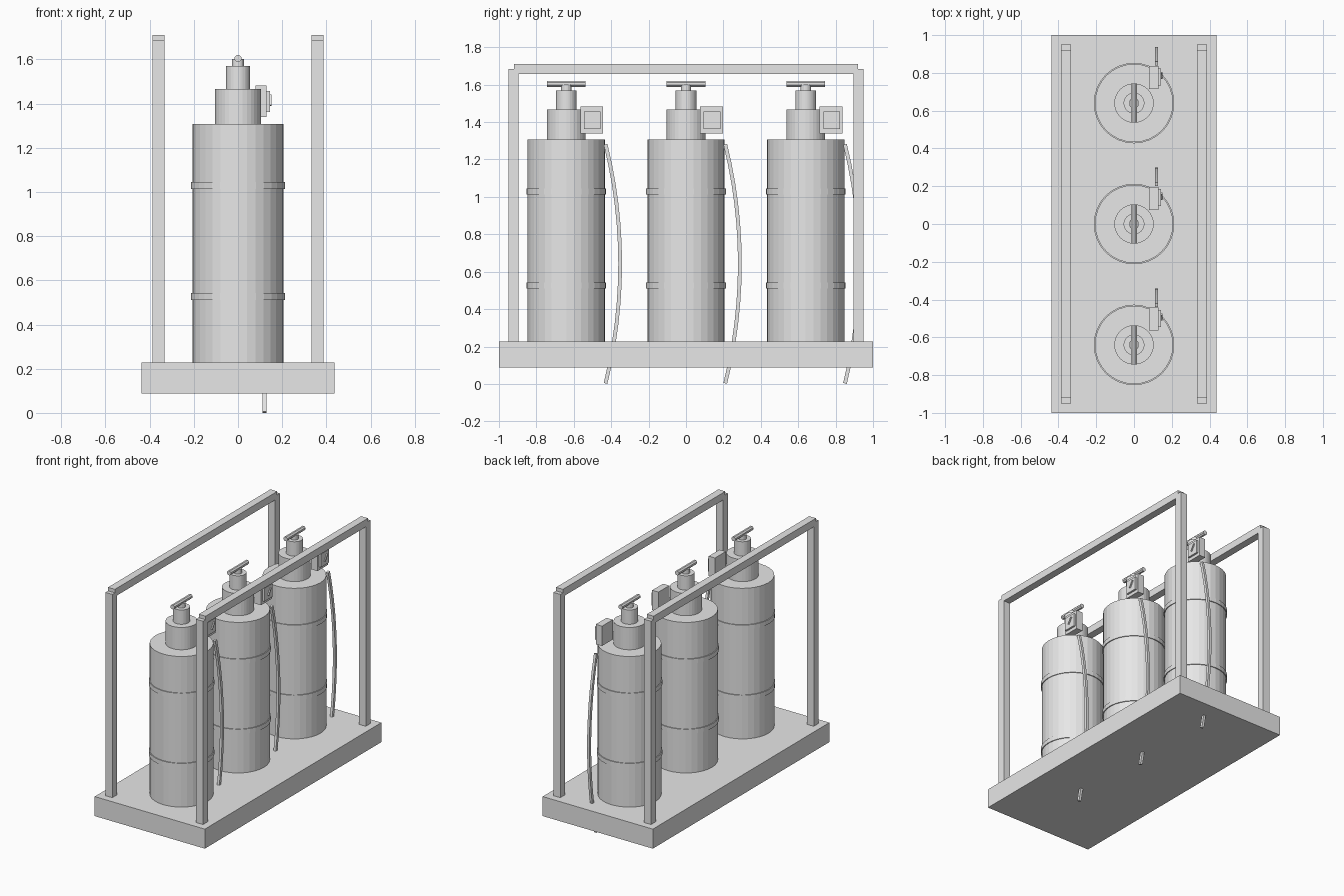
import bpy, bmesh, math
from mathutils import Matrix, Vector

if "Cube" in bpy.data.objects:
    bpy.data.objects.remove(bpy.data.objects["Cube"])

grey = bpy.data.materials.new("plain_grey")
grey.diffuse_color = (0.8, 0.8, 0.8, 1)
grey.use_nodes = True
grey.node_tree.nodes["Principled BSDF"].inputs["Base Color"].default_value = grey.diffuse_color


def finish(name, bm):
    bmesh.ops.recalc_face_normals(bm, faces=bm.faces)
    me = bpy.data.meshes.new(name)
    bm.to_mesh(me)
    bm.free()
    me.materials.append(grey)
    ob = bpy.data.objects.new(name, me)
    bpy.context.collection.objects.link(ob)
    return ob


def box(name, x0, x1, y0, y1, z0, z1):
    bm = bmesh.new()
    m = Matrix.Translation(((x0 + x1) / 2, (y0 + y1) / 2, (z0 + z1) / 2))
    bmesh.ops.create_cube(bm, size=1, matrix=m @ Matrix.Diagonal((x1 - x0, y1 - y0, z1 - z0, 1)))
    return finish(name, bm)


def cyl(name, y, r, z0, z1, n=32):
    bm = bmesh.new()
    bmesh.ops.create_cone(bm, cap_ends=True, segments=n, radius1=r, radius2=r, depth=z1 - z0,
                          matrix=Matrix.Translation((0, y, (z0 + z1) / 2)))
    return finish(name, bm)


def hose(name, y, x=0.119, w=0.018, t=0.02, n=12):
    # square-section strip swept along a shallow arc
    half, sag = 0.639, 0.078
    R = (half ** 2 + sag ** 2) / (2 * sag)
    a = math.asin(half / R)
    bm = bmesh.new()
    rings = []
    for i in range(n + 1):
        th = a - 2 * a * i / n
        d = Vector((0, math.cos(th), math.sin(th)))
        c = Vector((x, y + 0.288 - R, 0.642)) + d * R
        ring = []
        for sx, sr in ((-1, -1), (1, -1), (1, 1), (-1, 1)):
            ring.append(bm.verts.new(c + d * (sr * t / 2) + Vector((sx * w / 2, 0, 0))))
        rings.append(ring)
    for p, q in zip(rings, rings[1:]):
        for k in range(4):
            bm.faces.new((p[k], p[(k + 1) % 4], q[(k + 1) % 4], q[k]))
    bm.faces.new(rings[0])
    bm.faces.new(rings[-1])
    return finish(name, bm)


# base and the two side frames
box("base", -0.437, 0.437, -1, 1, 0.087, 0.227)
for s, side in ((-1, "left"), (1, "right")):
    x0, x1 = s * 0.36 - 0.027, s * 0.36 + 0.027
    for e, end in ((-1, "front"), (1, "back")):
        yc = e * 0.922
        box(f"{side}_{end}_post", x0, x1, yc - 0.027, yc + 0.027, 0.22, 1.685)
    box(f"{side}_top_rail", x0, x1, -0.92, 0.92, 1.657, 1.71)

# three gas tanks
for i, y in enumerate((-0.64, 0, 0.64), 1):
    cyl(f"tank_{i}", y, 0.207, 0.22, 1.307)
    for j, z in enumerate((0.527, 1.03), 1):
        cyl(f"tank_{i}_band_{j}", y, 0.213, z - 0.016, z + 0.016)
    cyl(f"tank_{i}_collar", y, 0.104, 1.3, 1.467)
    cyl(f"tank_{i}_neck", y, 0.055, 1.46, 1.57)
    cyl(f"tank_{i}_valve_stem", y, 0.027, 1.56, 1.602, 16)

    # valve handle lying along y
    bm = bmesh.new()
    bmesh.ops.create_cone(bm, cap_ends=True, segments=8, radius1=0.0165, radius2=0.0165, depth=0.206,
                          matrix=Matrix.Translation((0, y, 1.604)) @ Matrix.Rotation(math.pi / 2, 4, 'X')
                          @ Matrix.Rotation(math.pi / 8, 4, 'Z'))
    finish(f"tank_{i}_valve_handle", bm)

    # gauge: housing, dial plate and slanted needle
    box(f"tank_{i}_gauge_housing", 0.08, 0.13, y + 0.075, y + 0.197, 1.34, 1.482)
    box(f"tank_{i}_gauge_dial", 0.125, 0.144, y + 0.094, y + 0.184, 1.363, 1.457)
    bm = bmesh.new()
    bmesh.ops.create_cube(bm, size=1, matrix=Matrix.Translation((0.147, y + 0.147, 1.415))
                          @ Matrix.Rotation(math.radians(-33), 4, 'X')
                          @ Matrix.Diagonal((0.01, 0.009, 0.055, 1)))
    finish(f"tank_{i}_gauge_needle", bm)

    hose(f"tank_{i}_hose", y)
